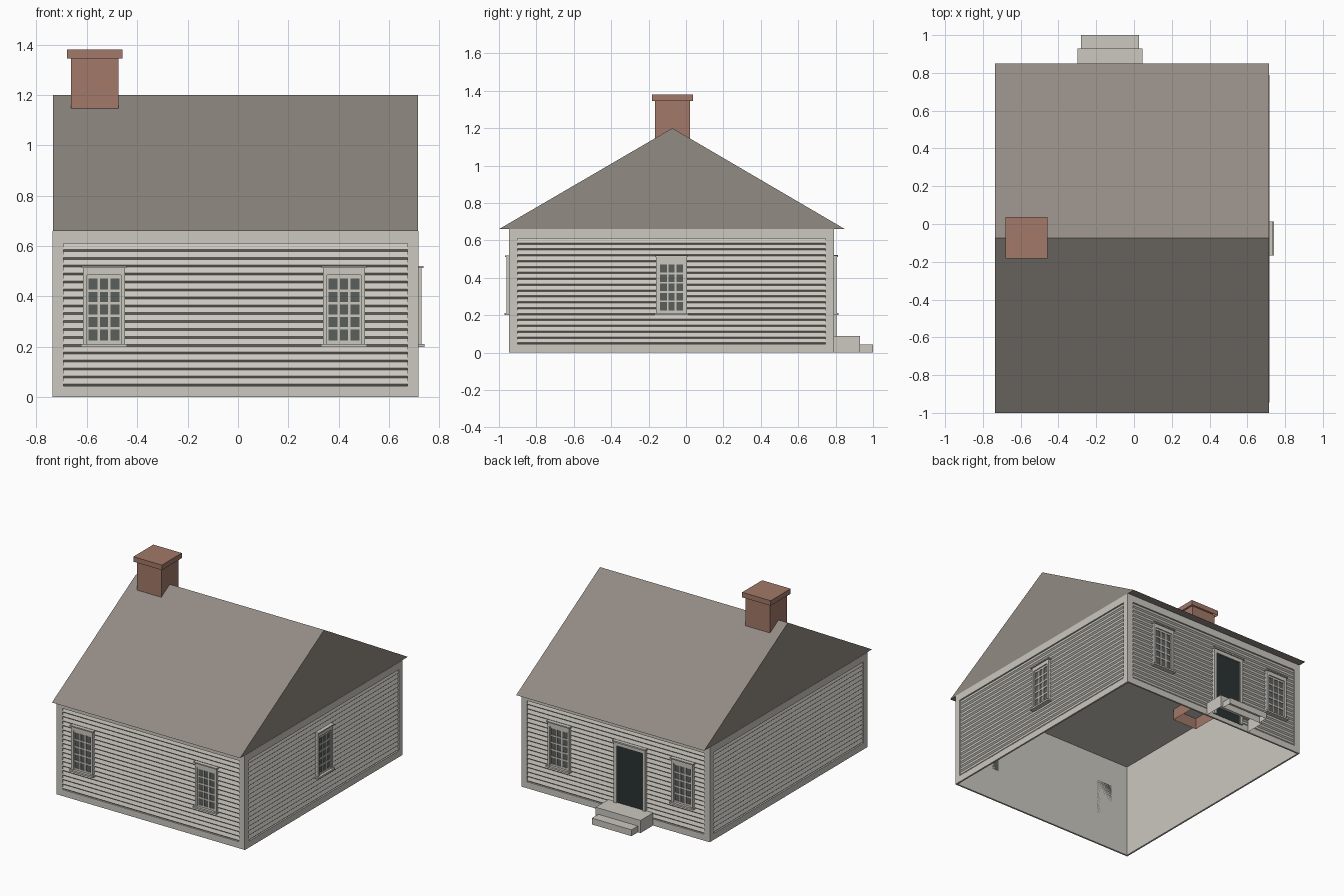
import bpy, bmesh, math
from mathutils import Matrix, Vector

if "Cube" in bpy.data.objects:
    bpy.data.objects.remove(bpy.data.objects["Cube"], do_unlink=True)


def material(name, r, g, b):
    m = bpy.data.materials.new(name)
    m.use_nodes = True
    m.diffuse_color = (r, g, b, 1)
    m.node_tree.nodes["Principled BSDF"].inputs["Base Color"].default_value = (r, g, b, 1)
    return m


PAINT = material("pale_paint", 0.60, 0.58, 0.53)
ROOF = material("roof_shingle", 0.29, 0.26, 0.23)
BRICK = material("brick", 0.36, 0.19, 0.14)
GLASS = material("window_glass", 0.105, 0.115, 0.105)
DOOR = material("dark_door", 0.023, 0.034, 0.033)

# Overall wall extents
X0, X1, Y0, Y1, EAVE = -0.735, 0.715, -0.945, 0.79, 0.66
CX, CY = (X0 + X1) / 2, (Y0 + Y1) / 2
RECESS = 0.01


def box(bm, x0, x1, y0, y1, z0, z1, mat=0, drop=()):
    """Axis box; drop lists the directions of faces left open."""
    size = Matrix.Diagonal((x1 - x0, y1 - y0, z1 - z0, 1))
    place = Matrix.Translation(((x0 + x1) / 2, (y0 + y1) / 2, (z0 + z1) / 2))
    verts = bmesh.ops.create_cube(bm, size=1, matrix=place @ size)["verts"]
    faces = {f for v in verts for f in v.link_faces}
    for f in faces:
        f.material_index = mat
    gone = [f for f in faces if any(f.normal.dot(Vector(d)) > 0.9 for d in drop)]
    bmesh.ops.delete(bm, geom=gone, context="FACES_ONLY")


def finish(bm, name, mats, matrix=None):
    mesh = bpy.data.meshes.new(name)
    bm.to_mesh(mesh)
    bm.free()
    for m in mats:
        mesh.materials.append(m)
    ob = bpy.data.objects.new(name, mesh)
    if matrix:
        ob.matrix_world = matrix
    bpy.context.collection.objects.link(ob)
    return ob


DOWN, BACK = (0, 0, -1), (0, -1, 0)

# Wall core, open underneath
bm = bmesh.new()
box(bm, X0 + RECESS, X1 - RECESS, Y0 + RECESS, Y1 - RECESS, 0, EAVE - 0.002, drop=[DOWN])
finish(bm, "wall_core", [PAINT])

# Gabled roof prism
bm = bmesh.new()
ends = [[bm.verts.new((x, y, z)) for y, z in ((-1.0, EAVE), (0.85, EAVE), (-0.073, 1.2))]
        for x in (X0, X1)]
bm.faces.new(ends[0])
bm.faces.new(ends[1])
for i in range(3):
    j = (i + 1) % 3
    bm.faces.new((ends[0][i], ends[0][j], ends[1][j], ends[1][i]))
bmesh.ops.recalc_face_normals(bm, faces=bm.faces)
finish(bm, "roof", [ROOF])

# Chimney shaft and cap
bm = bmesh.new()
box(bm, -0.663, -0.475, -0.167, 0.021, 0.58, 1.35, drop=[DOWN])
box(bm, -0.679, -0.459, -0.183, 0.037, 1.345, 1.38, drop=[DOWN])
finish(bm, "chimney", [BRICK])

# Doorsteps
bm = bmesh.new()
box(bm, -0.30, 0.046, Y1, 0.93, 0, 0.088, drop=[DOWN, BACK])
box(bm, -0.28, 0.026, 0.93, 1.0, 0, 0.044, drop=[DOWN, BACK])
finish(bm, "doorsteps", [PAINT])


# Each wall has a local frame: x along the wall, -y outward, z up
def wall_frame(x, y, degrees):
    return Matrix.Translation((x, y, 0)) @ Matrix.Rotation(math.radians(degrees), 4, "Z")


FRONT = wall_frame(CX, Y0, 0)
REAR = wall_frame(CX, Y1, 180)
LEFT = wall_frame(X1, CY, 90)
RIGHT = wall_frame(X0, CY, -90)

CORNER, BASE, FRIEZE, ROWS = 0.043, 0.045, 0.61, 18


def siding(name, frame, half):
    """Lapped boards with undercut lower edges."""
    bm = bmesh.new()
    pitch = (FRIEZE - BASE) / ROWS
    profile = []
    for i in range(ROWS):
        z = BASE + i * pitch
        profile += [(RECESS - 0.001, z), (0.0, z + 0.008)]
    profile.append((RECESS - 0.001, FRIEZE))
    rows = [[bm.verts.new((s * half, d, z)) for s in (-1, 1)] for d, z in profile]
    for a, b in zip(rows, rows[1:]):
        bm.faces.new((a[0], a[1], b[1], b[0]))
    finish(bm, name, [PAINT], frame)


def trim(name, frame, half):
    """Corner boards, base board and frieze."""
    bm = bmesh.new()
    inner = half - CORNER
    for a, b in ((-half, -inner), (inner, half)):
        box(bm, a, b, -0.002, RECESS, 0, EAVE)
    box(bm, -inner, inner, -0.002, RECESS, 0, BASE)
    box(bm, -inner, inner, -0.002, RECESS, FRIEZE, EAVE)
    finish(bm, name, [PAINT], frame)


HALF_X, HALF_Y = (X1 - X0) / 2, (Y1 - Y0) / 2
for label, frame, half in (("front", FRONT, HALF_X), ("rear", REAR, HALF_X),
                           ("left", LEFT, HALF_Y), ("right", RIGHT, HALF_Y)):
    siding(label + "_siding", frame, half - CORNER)
    trim(label + "_trim", frame, half)


def window(name, frame, u):
    bm = bmesh.new()
    w, low, high = 0.061, 0.225, 0.472
    # glass
    box(bm, -w, w, -0.003, RECESS, low, high, mat=1)
    # glazing bars
    for i in range(1, 3):
        c = -w + i * 2 * w / 3
        box(bm, c - 0.005, c + 0.005, -0.007, 0, low, high)
    for i in range(1, 5):
        c = low + i * (high - low) / 5
        box(bm, -w, w, -0.007, 0, c - 0.005, c + 0.005)
    # sash edge and casing
    for s in (-1, 1):
        for a, b, d in ((w, 0.067, -0.007), (0.067, 0.083, -0.014)):
            box(bm, min(s * a, s * b), max(s * a, s * b), d, RECESS, 0.21, 0.512)
    box(bm, -0.067, 0.067, -0.007, RECESS, 0.21, low)
    box(bm, -0.067, 0.067, -0.007, RECESS, high, 0.485)
    box(bm, -0.067, 0.067, -0.014, RECESS, 0.485, 0.512)
    # head moulding and sill
    box(bm, -0.089, 0.089, -0.022, RECESS, 0.512, 0.52)
    box(bm, -0.091, 0.091, -0.025, RECESS, 0.20, 0.212)
    finish(bm, name, [PAINT, GLASS], frame @ Matrix.Translation((u, 0, 0)))


for x, side in ((-0.532, "right"), (0.421, "left")):
    window("front_window_" + side, FRONT, x - CX)
    window("rear_window_" + side, REAR, CX - x)
window("side_window", LEFT, -0.077 - CY)

# Rear door with casing
bm = bmesh.new()
box(bm, -0.1, 0.1, -0.004, RECESS, 0.03, 0.487, mat=1)
for s in (-1, 1):
    box(bm, min(s * 0.1, s * 0.122), max(s * 0.1, s * 0.122), -0.014, RECESS, 0.03, 0.512)
box(bm, -0.1, 0.1, -0.014, RECESS, 0.487, 0.512)
box(bm, -0.128, 0.128, -0.022, RECESS, 0.512, 0.522)
finish(bm, "rear_door", [PAINT, DOOR], REAR @ Matrix.Translation((CX + 0.126, 0, 0)))
